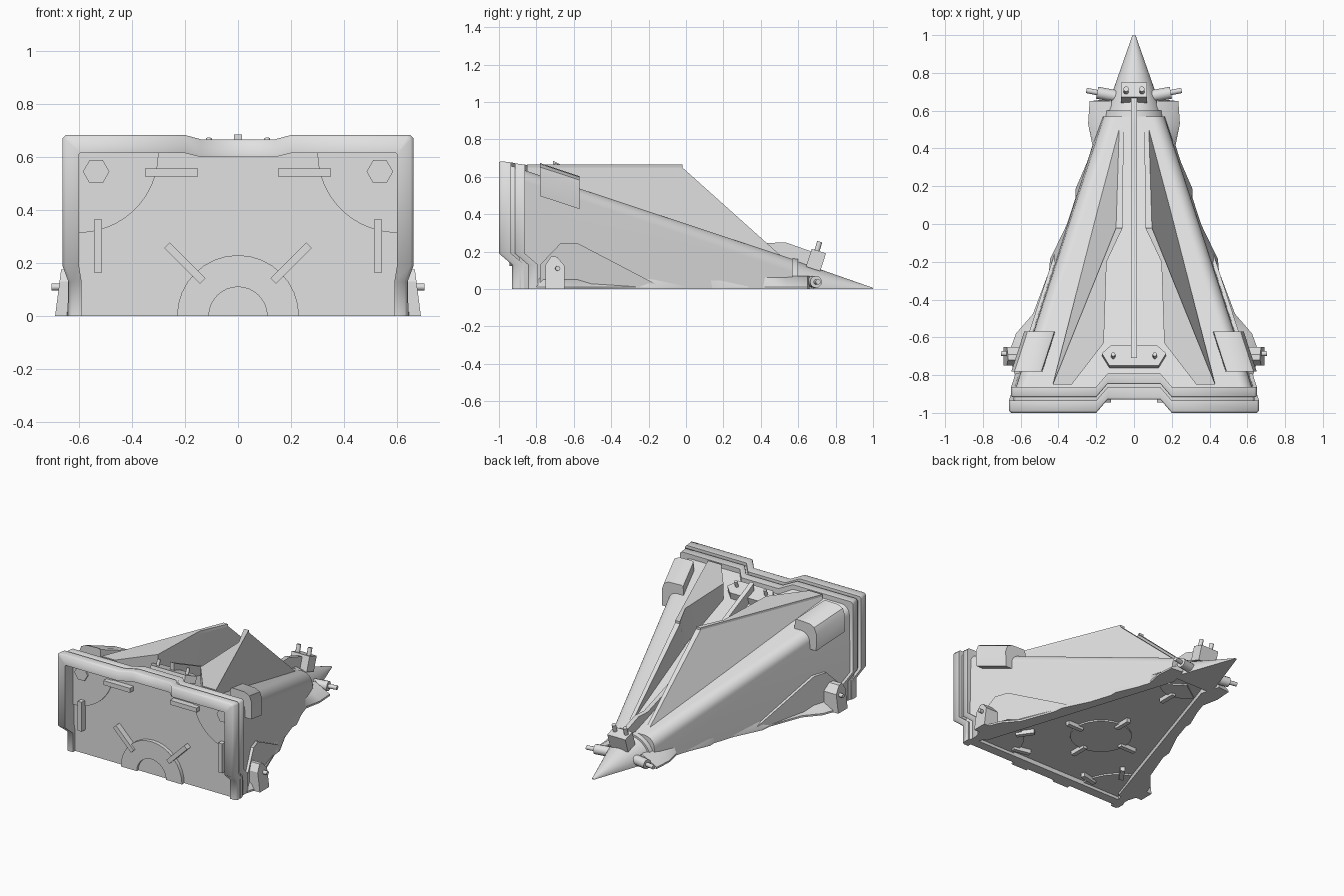
import bpy, bmesh
from math import radians, cos, sin
from mathutils import Vector, Matrix

if "Cube" in bpy.data.objects:
    bpy.data.objects.remove(bpy.data.objects["Cube"])

grey = bpy.data.materials.new("light_grey")
grey.use_nodes = True
grey.diffuse_color = (0.75, 0.75, 0.75, 1)
grey.node_tree.nodes["Principled BSDF"].inputs["Base Color"].default_value = (0.75, 0.75, 0.75, 1)


def finish(name, bm, mirror=False, angle=32):
    bmesh.ops.recalc_face_normals(bm, faces=bm.faces)
    mesh = bpy.data.meshes.new(name)
    bm.to_mesh(mesh)
    bm.free()
    mesh.materials.append(grey)
    for p in mesh.polygons:
        p.use_smooth = True
    mesh.set_sharp_from_angle(angle=radians(angle))
    ob = bpy.data.objects.new(name, mesh)
    bpy.context.scene.collection.objects.link(ob)
    if mirror:
        ob.modifiers.new("mirror", "MIRROR").use_mirror_merge = False
    return ob


def loft(name, rings, mirror=False, angle=32):
    """Skin closed rings of equal length and cap both ends."""
    bm = bmesh.new()
    rows = [[bm.verts.new(p) for p in ring] for ring in rings]
    n = len(rows[0])
    for a, b in zip(rows, rows[1:]):
        for i in range(n):
            j = (i + 1) % n
            bm.faces.new((a[i], a[j], b[j], b[i]))
    bm.faces.new(rows[0])
    bm.faces.new(rows[-1][::-1])
    return finish(name, bm, mirror, angle)


def prism(name, pts, offset, mirror=False):
    pts = [Vector(p) for p in pts]
    return loft(name, [pts, [p + Vector(offset) for p in pts]], mirror)


def box(name, centre, size, rot=None, mirror=False):
    bm = bmesh.new()
    m = Matrix.Translation(centre) @ (rot or Matrix()) @ Matrix.Diagonal((*size, 1))
    bmesh.ops.create_cube(bm, size=1, matrix=m)
    return finish(name, bm, mirror)


def rod(name, start, end, radius, mirror=False):
    start, end = Vector(start), Vector(end)
    d = end - start
    m = Matrix.Translation((start + end) / 2) @ d.to_track_quat("Z", "Y").to_matrix().to_4x4()
    bm = bmesh.new()
    bmesh.ops.create_cone(bm, cap_ends=True, segments=12, radius1=radius, radius2=radius,
                          depth=d.length, matrix=m)
    return finish(name, bm, mirror)


def arc(r, a0, a1, steps=16):
    angles = [radians(a0 + (a1 - a0) * i / steps) for i in range(steps + 1)]
    return [(r * cos(a), r * sin(a)) for a in angles]


# Hull guide lines: half width and deck height along the length
def wide(y):
    return 0.16 + (0.57 - y) * 0.324


def deck(y):
    return 0.64 - 0.331 * (y + 0.88)


def section(y, w, h, r):
    """Upside-down tub with rounded shoulders and a recessed belly."""
    half = [(w - 0.04, 0.03), (w - 0.04, 0), (w + 0.01, 0)]
    half += [(w - r + x, h - r + z) for x, z in arc(r, 0, 90, 8)]
    return [(x, y, z) for x, z in half] + [(-x, y, z) for x, z in reversed(half)]


loft("hull", [section(-0.89, wide(-0.89), deck(-0.89), 0.06),
              section(0.57, 0.16, 0.16, 0.07)])


# Half-cone nose with collar
def half_disc(y, w, h):
    return [(x * w, y, z * h) for x, z in arc(1, 0, 180, 20)]


loft("nose_collar", [half_disc(0.57, 0.165, 0.165), half_disc(0.6, 0.16, 0.16)])
loft("nose_cone", [half_disc(0.59, 0.152, 0.15), half_disc(1, 0.008, 0.006)])

# End wall and belly rim
box("end_wall", (0, -0.89, 0.315), (1.25, 0.03, 0.63))
box("belly_end_rim", (0, -0.87, 0.02), (1.25, 0.06, 0.04))


# Stepped arch frames round the end wall, with a chamfered outer lip
def frame(name, y0, y1, grow, lip):
    outer = [(0.64, 0, 0.07), (0.64, 0.13, 0.07), (0.662, 0.19, 0), (0.662, 0.67, 0),
             (0.65, 0.683, 0), (0.2, 0.683, 0), (0.14, 0.667, 0.07)]
    inner = [(0.59, 0), (0.59, 0.13), (0.6, 0.19), (0.6, 0.61), (0.595, 0.615), (0.2, 0.615), (0.14, 0.6)]
    rings = []
    for (x, z, s), (u, v) in zip(outer, inner):
        high = 1 if z > 0.5 else 0
        side = 1 if x > 0.5 else 0
        z += grow * high
        x += grow * side
        rings.append([(x - lip * side, y0 + s, z - lip * high / 2), (x, y0 + lip + s, z),
                      (x, y1 + s, z - 0.006 * high), (u, y1 + s, v), (u, y0 + s, v)])
    rings += [[(-x, y, z) for x, y, z in r] for r in reversed(rings)]
    loft(name, rings, angle=60)


frame("end_frame", -1, -0.935, 0, 0.012)
frame("frame_groove", -0.94, -0.91, -0.025, 0.002)
frame("inner_frame", -0.915, -0.862, -0.012, 0.005)

# End wall discs and clips
prism("end_half_ring", [(x, -0.93, z) for x, z in arc(0.23, 0, 180) + arc(0.11, 180, 0)], (0, 0.04, 0))
prism("end_hub", [(x, -0.913, z) for x, z in arc(0.115, 0, 180)], (0, 0.02, 0))
prism("corner_disc", [(0.6, -0.912, 0.615)] + [(0.6 + x, -0.912, 0.615 + z) for x, z in arc(0.3, 180, 270)],
      (0, 0.01, 0), True)
prism("corner_stud", [(0.535 + x, -0.922, 0.545 + z) for x, z in arc(0.05, 0, 300, 5)], (0, 0.02, 0), True)
box("top_clip", (0.25, -0.92, 0.542), (0.2, 0.05, 0.03), None, True)
box("side_clip", (0.528, -0.92, 0.265), (0.03, 0.05, 0.2), None, True)
box("diagonal_clip", (0.2, -0.92, 0.2), (0.19, 0.05, 0.03), Matrix.Rotation(radians(-45), 4, "Y"), True)

# Twin deck fins with flat top flanges
top = [(0.06, -0.02), (0.095, -0.02), (0.43, -0.85), (0.33, -0.85), (0.16, -0.63), (0.145, -0.2)]
base = [(0.055, 0.52), (0.078, 0.52)] + top[2:]
loft("deck_fin", [[(x, y, deck(y) - 0.01) for x, y in base], [(x, y, 0.65) for x, y in top]], True)
prism("fin_flange", [(x, y, 0.645) for x, y in top], (0, 0, 0.02), True)

# Central spine, ramping up to its rear bracket
prism("spine", [(-0.015, y, z) for y, z in [(-0.71, 0.5), (-0.71, 0.685), (-0.66, 0.66), (-0.19, 0.445),
                                           (0.43, 0.245), (0.53, 0.25), (0.7, 0.19), (0.7, 0.08),
                                           (0.5, 0.1)]], (0.03, 0, 0))
plate = [(0.17, -0.7), (0.12, -0.655), (-0.12, -0.655), (-0.17, -0.7), (-0.13, -0.765), (0.13, -0.765)]
prism("spine_bracket", [(x, y, deck(y) - 0.01) for x, y in plate], (0, 0.015, 0.055))
rod("bracket_bolt", (0.11, -0.715, 0.6), (0.11, -0.69, 0.67), 0.011, True)

# Nose block and side nozzles
box("nose_block", (0, 0.695, 0.155), (0.135, 0.08, 0.1), Matrix.Rotation(radians(-18), 4, "X"))
rod("nose_pin", (0.042, 0.69, 0.17), (0.042, 0.715, 0.253), 0.014, True)
rod("nose_nozzle", (0.06, 0.67, 0.038), (0.195, 0.695, 0.038), 0.032, True)
rod("nozzle_tip", (0.19, 0.695, 0.038), (0.252, 0.707, 0.038), 0.014, True)

# Shoulder clamps wrapping the top edges
clamp = [(-0.112, 0.02), (-0.108, 0.06), (-0.095, 0.066), (0, 0.062), (0.035, 0.045), (0.052, 0),
         (0.05, -0.11), (-0.02, -0.11), (-0.11, -0.06)]
loft("shoulder_clamp", [[(wide(y) + a, y, deck(y) + b) for a, b in clamp] for y in (-0.78, -0.57)], True)

# Side blister, tail housing and pin
blister = [(-0.78, 0), (-0.78, 0.13), (-0.67, 0.245), (-0.58, 0.245), (-0.13, 0.01), (-0.13, 0)]
prism("side_blister", [(wide(y) + 0.025, y, z) for y, z in blister], (-0.08, 0, 0), True)
house = [(-0.75, 0), (-0.75, 0.13), (-0.72, 0.175), (-0.69, 0.172), (-0.65, 0.125), (-0.65, 0)]
loft("tail_housing", [[(0.54, y, z) for y, z in house],
                      [(0.69 - 0.13 * z, y, z) for y, z in house]], True)
rod("tail_pin", (0.62, -0.69, 0.11), (0.703, -0.685, 0.11), 0.013, True)

# Notched skirt flaring along the lower edge
skirt = [(0.15, 0.66), (0.235, 0.65), (0.243, 0.53), (0.217, 0.4), (0.31, 0.185), (0.307, 0.095),
         (0.335, 0.04), (0.444, -0.185), (0.45, -0.25), (0.535, -0.476), (0.625, -0.58), (0.665, -0.69),
         (0.63, -0.8)]
inside = [(wide(y) - 0.06, y) for x, y in reversed(skirt) if y < 0.6]
outline = skirt + inside
loft("lower_skirt", [[(x, y, 0) for x, y in outline], [(x, y, 0.012) for x, y in outline],
                     [(min(x, wide(y) - 0.01), y, 0.07) for x, y in outline]], True)


# Belly discs with radial clips
def belly(name, cx, cy, r, a0, a1, clips, mirror=False):
    pts = arc(r, a0, a1, 24)
    if a1 - a0 < 340:
        pts.append((0, 0))
    prism(name + "_disc", [(cx + x, cy + y, 0.02) for x, y in pts], (0, 0, 0.015), mirror)
    for a in clips:
        x, y = (r + 0.02) * cos(radians(a)), (r + 0.02) * sin(radians(a))
        box(name + "_clip", (cx + x, cy + y, 0.02), (0.12, 0.03, 0.036),
            Matrix.Rotation(radians(a), 4, "Z"), mirror)


belly("belly_centre", 0, -0.325, 0.195, 0, 345, (0, 90, 180, 270))
belly("belly_corner", 0.57, -0.84, 0.28, 112, 180, (125, 168), True)
belly("belly_nose", 0, 0.52, 0.17, 215, 325, (270,))
